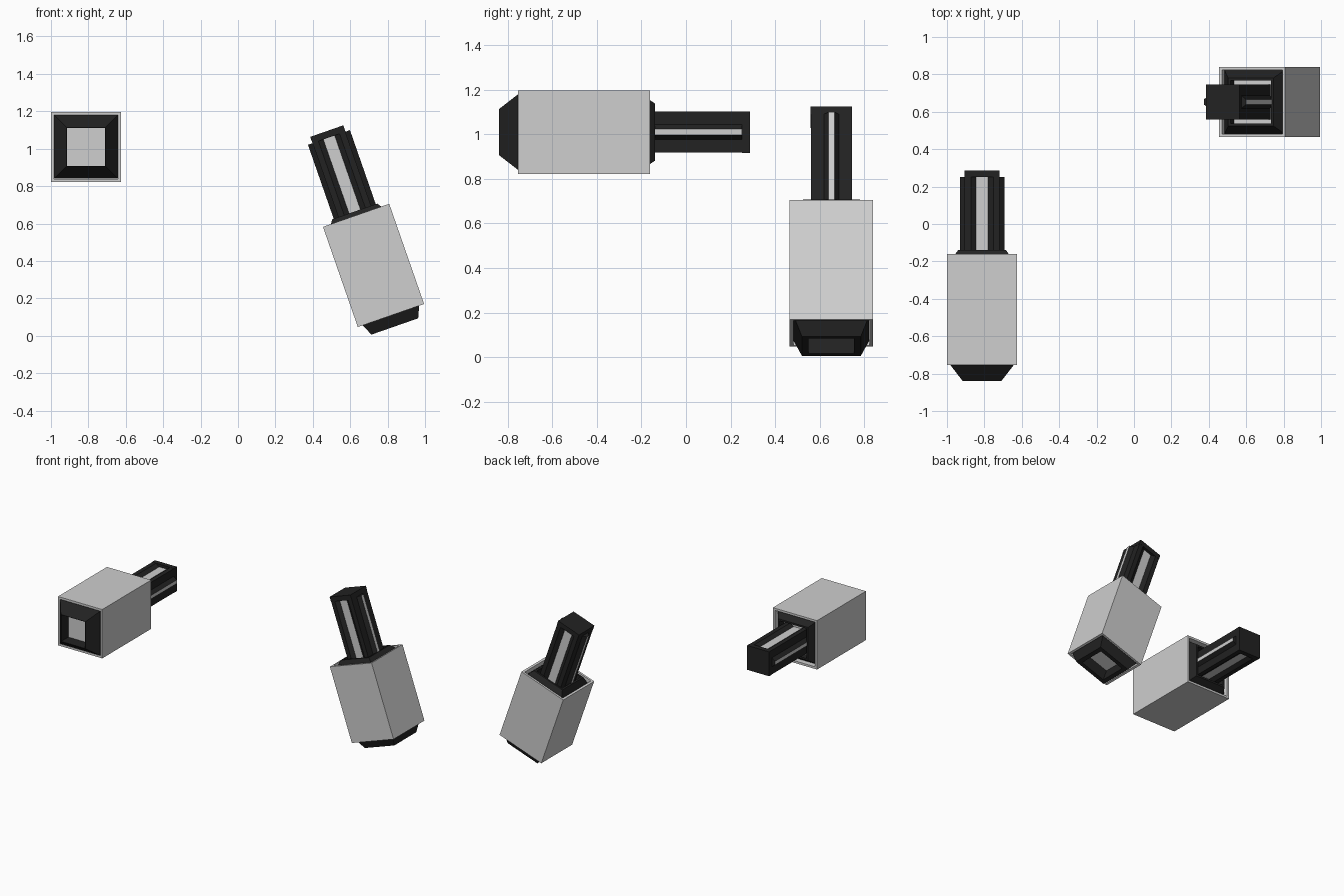
import bpy, bmesh, math
from mathutils import Matrix

if "Cube" in bpy.data.objects:
    bpy.data.objects.remove(bpy.data.objects["Cube"])


def material(name, value):
    m = bpy.data.materials.new(name)
    m.diffuse_color = (value, value, value, 1)
    m.use_nodes = True
    m.node_tree.nodes["Principled BSDF"].inputs["Base Color"].default_value = m.diffuse_color
    return m


LIGHT = material("light_grey", 0.62)
DARK = material("charcoal", 0.016)


def square(size):
    h = size / 2
    return [(-h, -h), (h, -h), (h, h), (-h, h)]


def loft(name, rings, mats, place, closed=False, rule=None):
    """Join rings of (profile, z); closed makes a hollow tube, otherwise ends are capped."""
    bm = bmesh.new()
    loops = [[bm.verts.new((x, y, z)) for x, y in prof] for prof, z in rings]
    pairs = list(zip(loops, loops[1:]))
    if closed:
        pairs.append((loops[-1], loops[0]))
    for a, b in pairs:
        n = len(a)
        for i in range(n):
            j = (i + 1) % n
            bm.faces.new((a[i], a[j], b[j], b[i]))
    if not closed:
        bm.faces.new(loops[0][::-1])
        bm.faces.new(loops[-1])
    bmesh.ops.recalc_face_normals(bm, faces=bm.faces)
    if rule:
        for f in bm.faces:
            f.material_index = rule(f)
    me = bpy.data.meshes.new(name)
    bm.to_mesh(me)
    bm.free()
    for m in mats:
        me.materials.append(m)
    ob = bpy.data.objects.new(name, me)
    ob.matrix_world = place
    bpy.context.collection.objects.link(ob)


def rail_profile():
    """Square bar with a raised rib on the x sides and a sunken channel on the y sides."""
    h = 0.0925
    half = [(h, -0.034), (0.119, -0.014), (0.119, 0.014), (h, 0.034), (h, h),
            (0.06, h), (0.032, h - 0.02), (-0.032, h - 0.02), (-0.06, h), (-h, h)]
    return half + [(-x, -y) for x, y in half]


def strip_rule(f):
    # light strips on the rib tops and the channel floors
    c, n = f.calc_center_median(), f.normal
    rib = abs(n.x) > 0.99 and abs(c.x) > 0.11
    channel = abs(n.y) > 0.99 and abs(c.y) < 0.08 and abs(c.x) < 0.01
    return 1 if rib or channel else 0


def device(side, place, length, sunk, nose_out, nose_size, bar_out):
    lo, hi = -length / 2, length / 2
    # outer casing, open at both ends
    loft(side + "_casing", [(square(0.375), lo), (square(0.375), hi),
                            (square(0.342), hi), (square(0.342), lo)],
         [LIGHT], place, closed=True)
    # tapered nose with a square opening
    loft(side + "_nose", [(square(0.34), lo + sunk), (square(nose_size), lo - nose_out),
                          (square(0.204), lo - nose_out), (square(0.204), lo + sunk + 0.02),
                          (square(0.34), lo + sunk + 0.02)], [DARK], place, closed=True)
    # tapered collar around the bar
    loft(side + "_collar", [(square(0.34), hi - 0.04), (square(0.255), hi + 0.022),
                            (square(0.228), hi + 0.022), (square(0.228), hi - 0.06),
                            (square(0.34), hi - 0.06)], [DARK], place, closed=True)
    # inner block seen through both openings
    loft(side + "_inner_block", [(square(0.23), lo + sunk + 0.002), (square(0.23), hi - 0.03)],
         [LIGHT], place)
    # ribbed bar and its end cap
    top = hi + bar_out
    prof = rail_profile()
    loft(side + "_bar", [(prof, hi - 0.05), (prof, top - 0.036)],
         [DARK, LIGHT], place, rule=strip_rule)
    loft(side + "_bar_cap", [(square(0.187), top - 0.036), (square(0.187), top)],
         [DARK], place)


# lying device, nose towards the front
device("left", Matrix.Translation((-0.8125, -0.457, 1.01)) @ Matrix.Rotation(-math.pi / 2, 4, 'X'),
       0.593, 0.0, 0.085, 0.208, 0.447)
# upright device, leaning sideways
device("right", Matrix.Translation((0.7246, 0.6525, 0.376)) @ Matrix.Rotation(math.radians(-19.2), 4, 'Y'),
       0.567, 0.024, 0.062, 0.265, 0.477)
